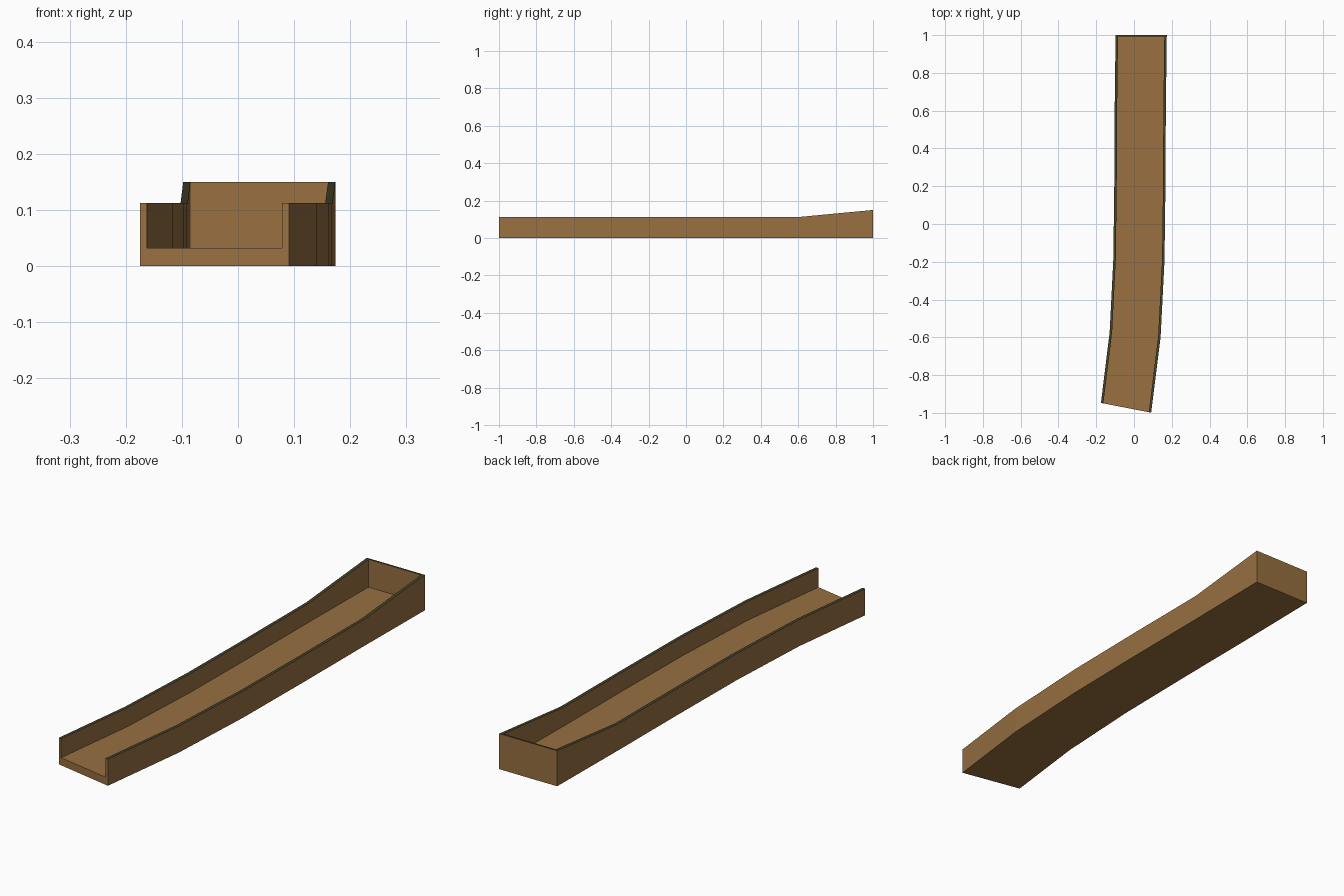
import bpy, bmesh, math
from mathutils import Vector

if "Cube" in bpy.data.objects:
    bpy.data.objects.remove(bpy.data.objects["Cube"])


def material(name, rgb):
    m = bpy.data.materials.new(name)
    m.diffuse_color = (*rgb, 1)
    m.use_nodes = True
    m.node_tree.nodes["Principled BSDF"].inputs["Base Color"].default_value = m.diffuse_color
    return m


wood = material("brown_wood", (0.314, 0.162, 0.053))
rim_colour = material("dark_rim", (0.06, 0.055, 0.025))

HALF, WALL, FLOOR = 0.1355, 0.013, 0.032

# path stations: centre x, centre y, turn in degrees, rim height
stations = [
    (-0.042, -0.973, 11.0, 0.112),
    (0.006, -0.585, 5.5, 0.112),
    (0.026, -0.19, 2.0, 0.112),
    (0.031, 0.20, 0.7, 0.112),
    (0.033, 0.60, 0.5, 0.112),
    (0.038, 1.0, 0.0, 0.150),
]


def finish(name, bm):
    bmesh.ops.recalc_face_normals(bm, faces=bm.faces)
    # rims: upward faces above the floor
    for f in bm.faces:
        if f.normal.z > 0.8 and f.calc_center_median().z > 0.1:
            f.material_index = 1
    me = bpy.data.meshes.new(name)
    bm.to_mesh(me)
    bm.free()
    me.materials.append(wood)
    me.materials.append(rim_colour)
    ob = bpy.data.objects.new(name, me)
    bpy.context.collection.objects.link(ob)
    return ob


def loft(name, profile):
    """Sweep a closed profile, given as a function of rim height, along the path."""
    bm = bmesh.new()
    rings = []
    for cx, cy, turn, rim in stations:
        a = math.radians(turn)
        side = Vector((math.cos(a), -math.sin(a), 0))
        rings.append([bm.verts.new(Vector((cx, cy, z)) + side * u)
                      for u, z in profile(rim)])
    n = len(rings[0])
    for r0, r1 in zip(rings, rings[1:]):
        for i in range(n):
            j = (i + 1) % n
            bm.faces.new((r0[i], r0[j], r1[j], r1[i]))
    bm.faces.new(rings[0])
    bm.faces.new(rings[-1])
    return finish(name, bm)


# U-shaped channel: floor with two side walls
def channel(rim):
    left = [(-HALF, 0), (-HALF, rim), (-HALF + WALL, rim), (-HALF + WALL, FLOOR)]
    return left + [(-u, z) for u, z in reversed(left)]


loft("trough_channel", channel)

# board closing the high end, fitted between the walls
bm = bmesh.new()
bmesh.ops.create_cube(bm, size=1)
bmesh.ops.scale(bm, vec=(2 * (HALF - WALL), 0.008, 0.15 - FLOOR), verts=bm.verts)
bmesh.ops.translate(bm, vec=(0.038, 0.996, (0.15 + FLOOR) / 2), verts=bm.verts)
finish("end_board", bm)
